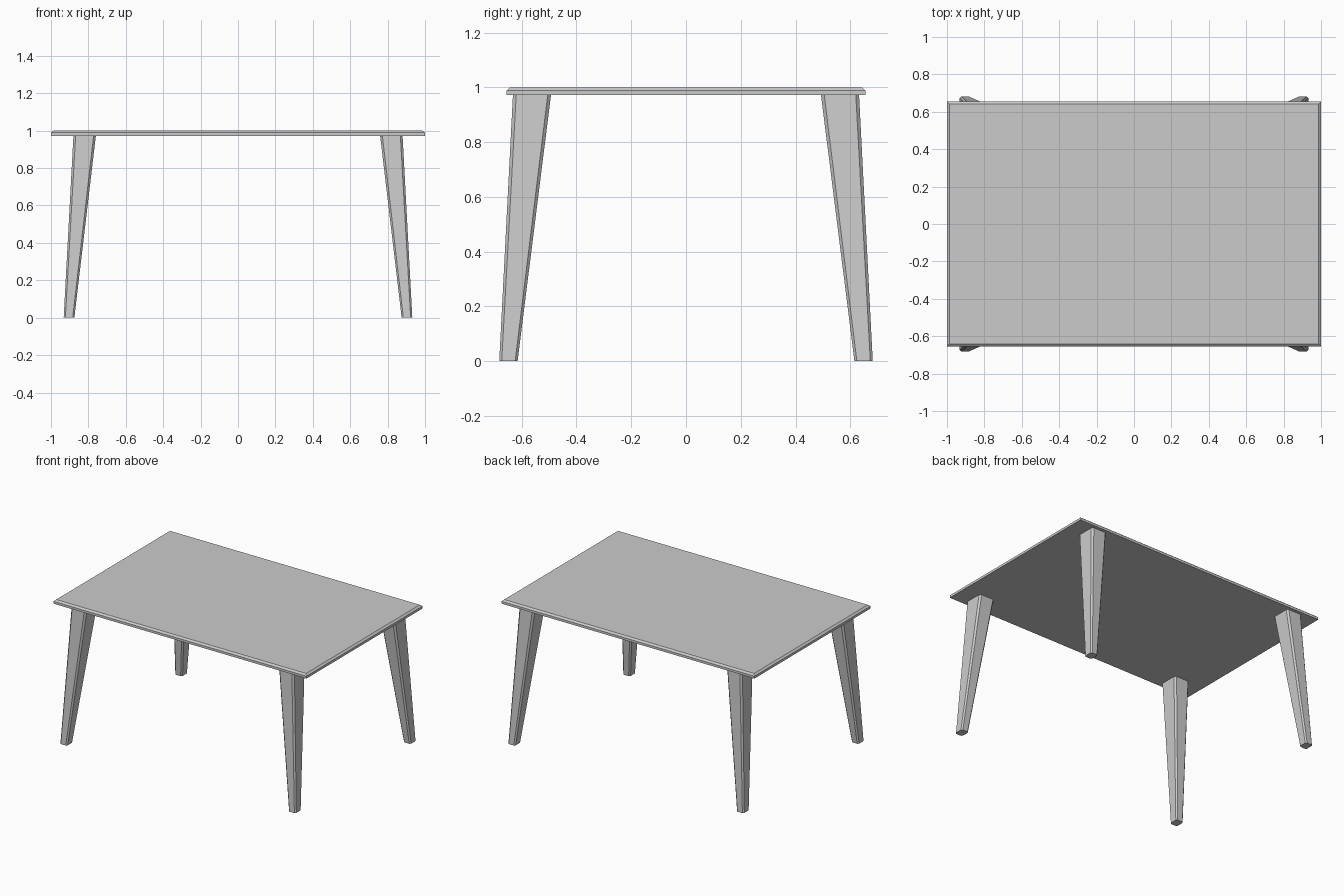
import bpy, bmesh

if "Cube" in bpy.data.objects:
    bpy.data.objects.remove(bpy.data.objects["Cube"])


def loft(name, rings):
    """Closed solid through rings of equal point count, flat shaded."""
    bm = bmesh.new()
    loops = [[bm.verts.new(p) for p in ring] for ring in rings]
    n = len(loops[0])
    for a, b in zip(loops, loops[1:]):
        for i in range(n):
            j = (i + 1) % n
            bm.faces.new((a[i], a[j], b[j], b[i]))
    bm.faces.new(loops[0][::-1])
    bm.faces.new(loops[-1])
    bmesh.ops.recalc_face_normals(bm, faces=bm.faces[:])
    mesh = bpy.data.meshes.new(name)
    bm.to_mesh(mesh)
    bm.free()
    obj = bpy.data.objects.new(name, mesh)
    bpy.context.collection.objects.link(obj)
    return obj


def rect(hx, hy, z):
    return [(-hx, -hy, z), (hx, -hy, z), (hx, hy, z), (-hx, hy, z)]


def chamfered(x0, x1, y0, y1, z, c, sx, sy):
    """Rectangle with cut corners, mirrored into a quadrant by sx, sy."""
    pts = [(x0 + c, y0), (x1 - c, y0), (x1, y0 + c), (x1, y1 - c),
           (x1 - c, y1), (x0 + c, y1), (x0, y1 - c), (x0, y0 + c)]
    return [(sx * x, sy * y, z) for x, y in pts]


# Table top with a chamfered upper edge
W, D, UNDER, CH = 1.0, 0.655, 0.972, 0.013
loft("table_top", [rect(W, D, UNDER), rect(W, D, 1.0 - CH * 0.85),
                   rect(W - CH, D - CH, 1.0)])

# Four splayed, tapered legs with chamfered corners
for sy, depth in ((-1, "front"), (1, "back")):
    for sx, side in ((-1, "left"), (1, "right")):
        loft(f"{depth}_{side}_leg", [
            chamfered(0.875, 0.932, 0.615, 0.682, 0.0, 0.009, sx, sy),
            chamfered(0.76, 0.88, 0.493, 0.632, UNDER, 0.012, sx, sy)])
